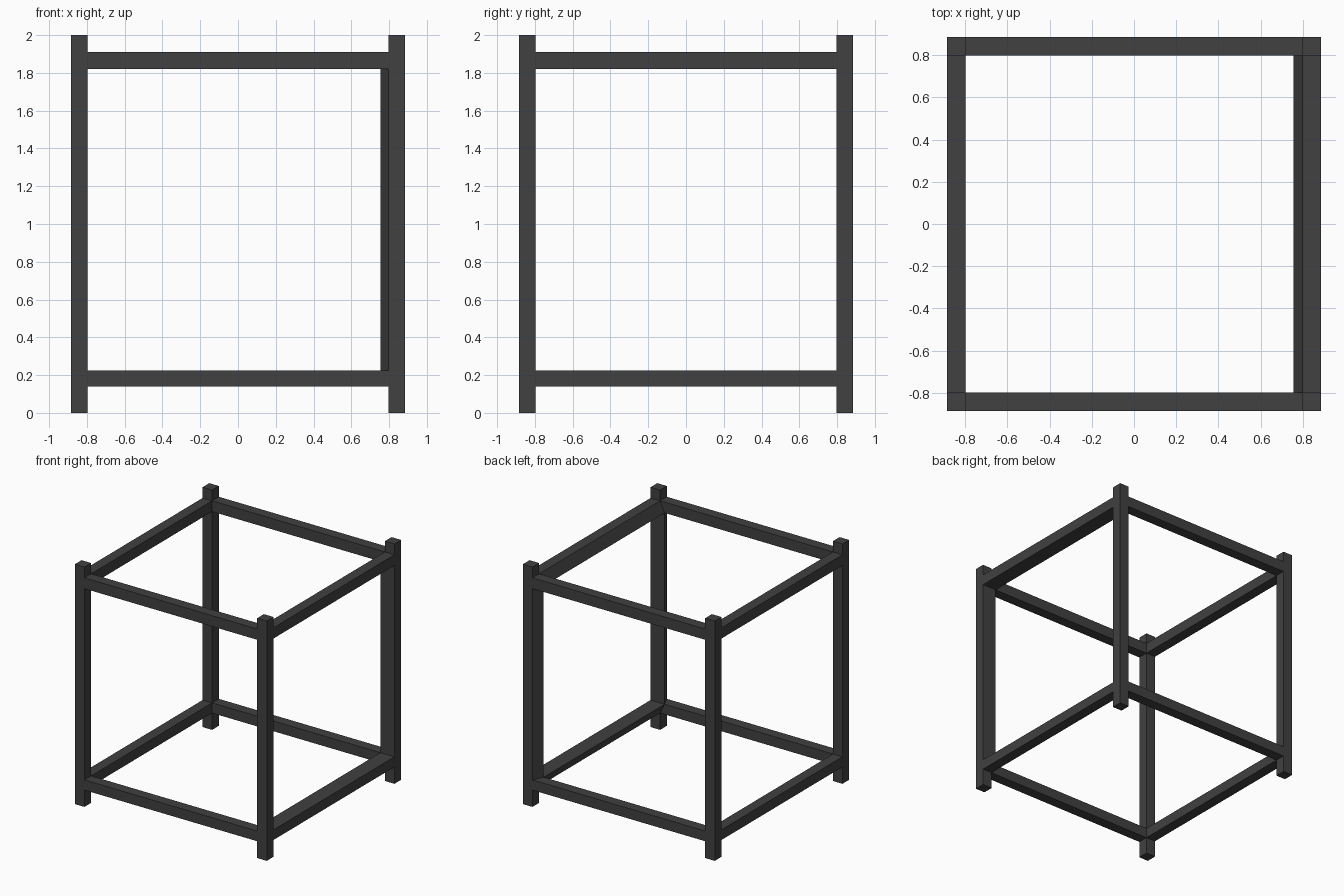
import bpy, bmesh
from itertools import product
from mathutils import Vector

if "Cube" in bpy.data.objects:
    bpy.data.objects.remove(bpy.data.objects["Cube"])

# Lattice lines: outer edge, inner edge, inner edge, outer edge
XY = (-0.885, -0.797, 0.797, 0.885)
Z = (0.0, 0.14, 0.225, 1.82, 1.91, 2.0)
INNER_RIGHT = 0.755  # inner edges of the right side lean inwards

dark = bpy.data.materials.new("dark_grey")
dark.diffuse_color = (0.052, 0.052, 0.052, 1.0)
dark.use_nodes = True
dark.node_tree.nodes["Principled BSDF"].inputs["Base Color"].default_value = dark.diffuse_color


def point(i, j, k):
    """Lattice point; the four inner right corners are shifted inwards."""
    x = INNER_RIGHT if i == 2 and j in (1, 2) and k in (2, 3) else XY[i]
    return Vector((x, XY[j], Z[k]))


# Cells of the lattice that are solid
posts = [(i, j, k) for i, j, k in product((0, 2), (0, 2), range(5))]
rails_x = [(1, j, k) for j, k in product((0, 2), (1, 3))]
rails_y = [(i, 1, k) for i, k in product((0, 2), (1, 3))]
solid = set(posts + rails_x + rails_y)

# Welded frame: keep only cell faces that border empty space
bm = bmesh.new()
verts = {}
for cell in solid:
    for axis, side in product(range(3), (0, 1)):
        neighbour = list(cell)
        neighbour[axis] += 1 if side else -1
        if tuple(neighbour) in solid:
            continue
        u, v = (axis + 1) % 3, (axis + 2) % 3
        loop = []
        for du, dv in ((0, 0), (1, 0), (1, 1), (0, 1)):
            key = list(cell)
            key[axis] += side
            key[u] += du
            key[v] += dv
            key = tuple(key)
            if key not in verts:
                verts[key] = bm.verts.new(point(*key))
            loop.append(verts[key])
        bm.faces.new(loop if side else loop[::-1])

mesh = bpy.data.meshes.new("cube_frame")
bm.to_mesh(mesh)
bm.free()
mesh.materials.append(dark)
frame = bpy.data.objects.new("cube_frame", mesh)
bpy.context.collection.objects.link(frame)
